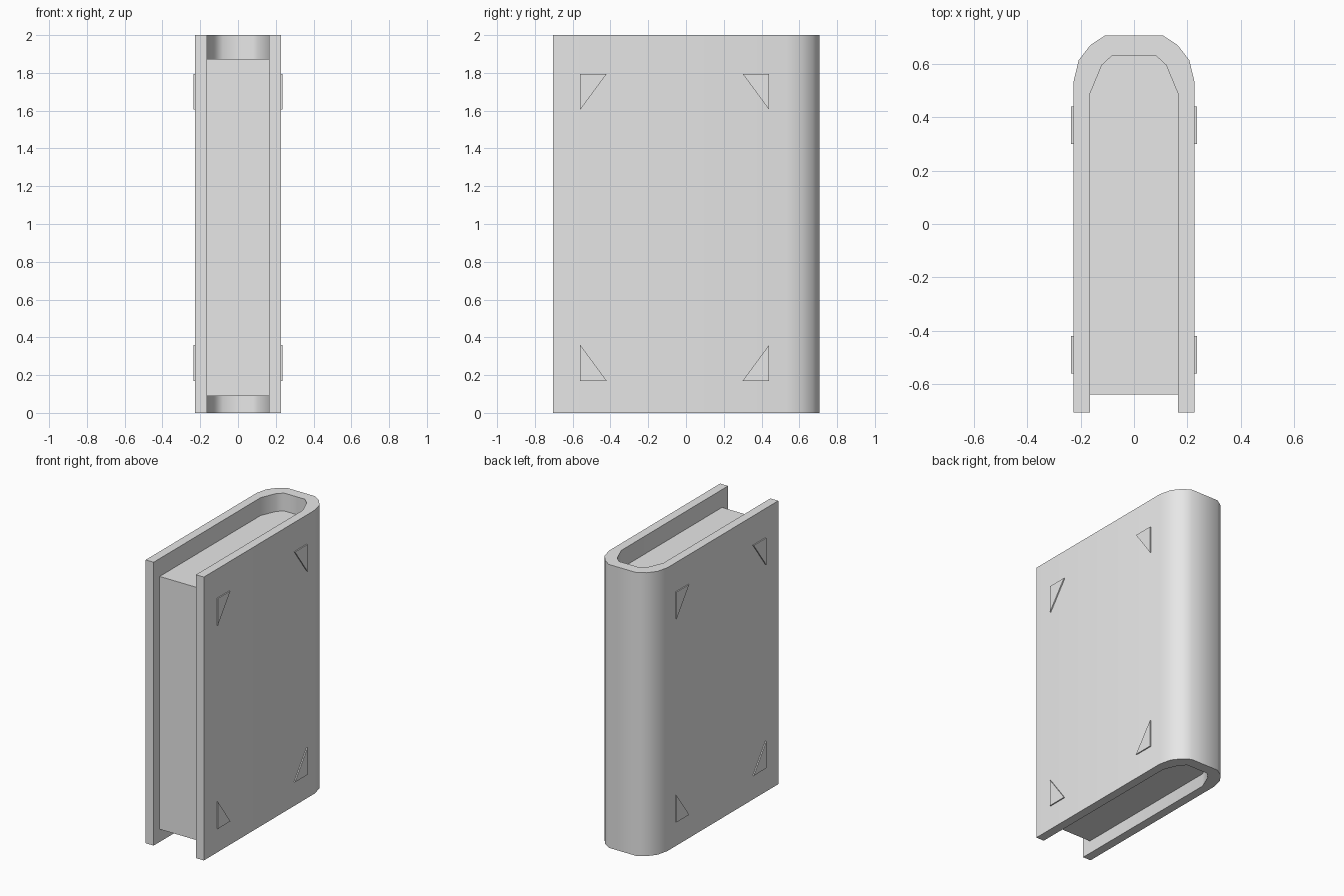
import bpy
import math

cube = bpy.data.objects.get("Cube")
if cube:
    bpy.data.objects.remove(cube, do_unlink=True)

# One plain grey for the whole book
grey = bpy.data.materials.new("plain grey")
grey.use_nodes = True
grey.diffuse_color = (0.8, 0.8, 0.8, 1)
grey.node_tree.nodes["Principled BSDF"].inputs["Base Color"].default_value = (0.8, 0.8, 0.8, 1)


def prism(name, outline, offset, smooth=False):
    """Extrude a closed counterclockwise outline along an offset."""
    n = len(outline)
    verts = list(outline) + [tuple(a + b for a, b in zip(p, offset)) for p in outline]
    faces = [tuple(reversed(range(n))), tuple(range(n, 2 * n))]
    faces += [(i, (i + 1) % n, (i + 1) % n + n, i + n) for i in range(n)]
    mesh = bpy.data.meshes.new(name)
    mesh.from_pydata(verts, [], faces)
    mesh.materials.append(grey)
    obj = bpy.data.objects.new(name, mesh)
    bpy.context.collection.objects.link(obj)
    if smooth:
        bpy.ops.object.select_all(action="DESELECT")
        obj.select_set(True)
        bpy.context.view_layer.objects.active = obj
        bpy.ops.object.shade_smooth_by_angle(angle=math.radians(45))
    return obj


def arch(half, z):
    """Mirror a right-hand half profile into a full arch, right to left."""
    return [(x, y, z) for x, y in half] + [(-x, y, z) for x, y in reversed(half)]


front, page_front = -0.705, -0.638
outer = [(0.227, 0.53), (0.207, 0.613), (0.163, 0.67), (0.108, 0.706)]
inner = [(0.165, 0.487), (0.12, 0.595), (0.081, 0.631)]

# Cover: two boards joined by a rounded spine
outside = arch([(0.227, front)] + outer, 0)
inside = arch([(0.165, front)] + inner, 0)
prism("cover", outside + inside[::-1], (0, 0, 2), smooth=True)

# Page block set in from the cover edges
prism("pages", arch([(0.165, page_front)] + inner, 0.09), (0, 0, 1.784), smooth=True)

# Raised triangular corner ornaments on both boards
width, height, lift = 0.14, 0.19, 0.009
for side, side_name in ((1, "left"), (-1, "right")):
    for y, dy, y_name in ((-0.56, 1, "front"), (0.44, -1, "back")):
        for z, dz, z_name in ((0.17, 1, "lower"), (1.795, -1, "upper")):
            x = side * 0.226
            if z_name == "lower":
                tri = [(x, y, z), (x, y + dy * width, z), (x, y, z + height)]
            else:
                tri = [(x, y, z), (x, y + dy * width, z), (x, y, z - height)]
            if side * dy * dz < 0:
                tri.reverse()
            prism(f"{side_name}_{y_name}_{z_name}_corner", tri, (side * lift, 0, 0))
